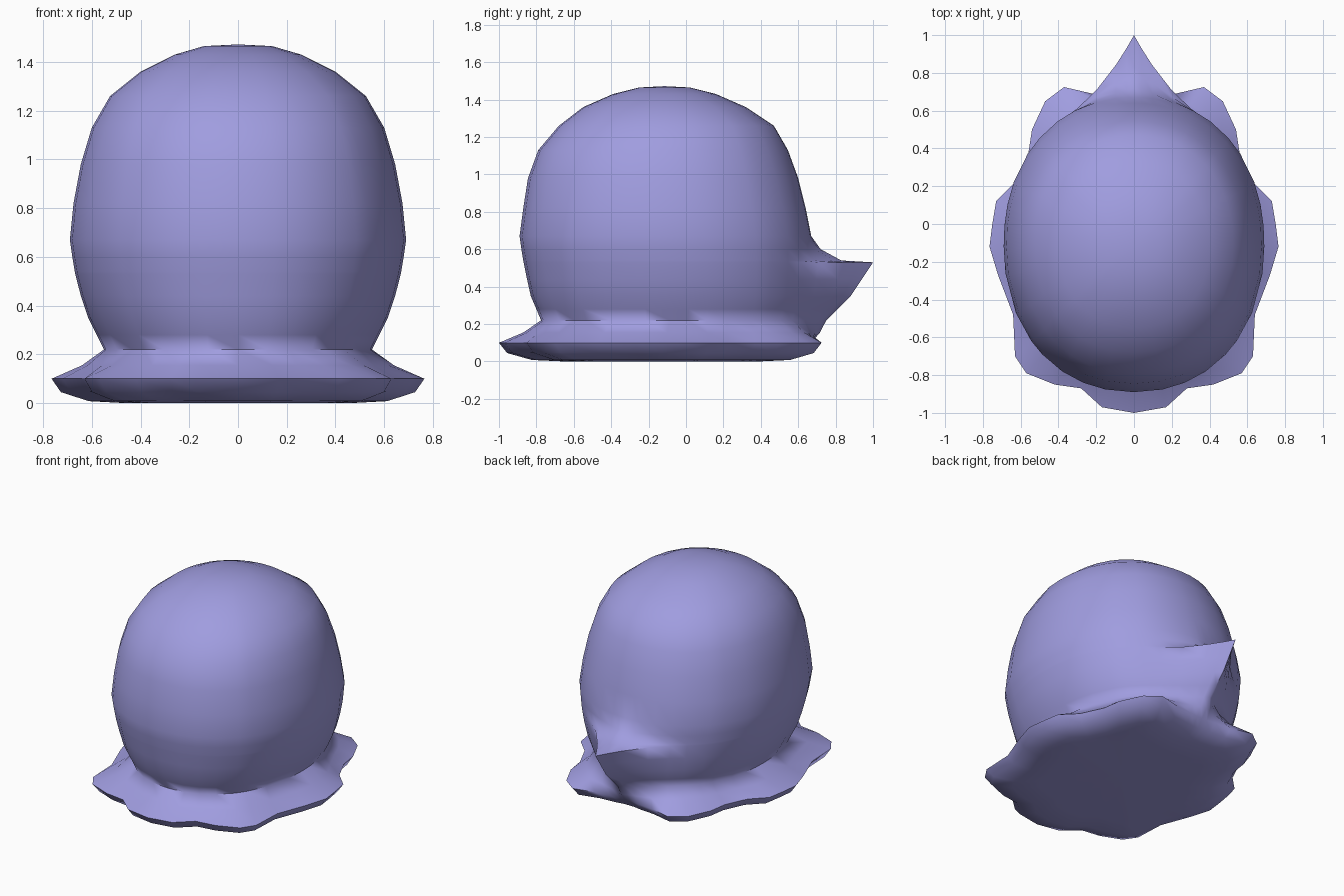
import bpy, bmesh, math

cube = bpy.data.objects.get("Cube")
if cube:
    bpy.data.objects.remove(cube, do_unlink=True)

# One periwinkle material
mat = bpy.data.materials.new("periwinkle")
mat.use_nodes = True
color = (0.35, 0.335, 0.74, 1.0)
mat.diffuse_color = color
bsdf = mat.node_tree.nodes["Principled BSDF"]
bsdf.inputs["Base Color"].default_value = color
bsdf.inputs["Roughness"].default_value = 0.7

# Wavy skirt outline, left half from front to back (x, y)
half = [(0, -1.0), (0.17, -0.97), (0.28, -0.87), (0.42, -0.85), (0.57, -0.79),
        (0.63, -0.70), (0.64, -0.48), (0.72, -0.27), (0.765, -0.12), (0.75, 0.0),
        (0.73, 0.12), (0.63, 0.22), (0.56, 0.37), (0.54, 0.50), (0.47, 0.65),
        (0.37, 0.725), (0.22, 0.69), (0.10, 0.68), (0.04, 0.67), (0, 0.67)]
outline = half + [(-x, y) for x, y in half[-2:0:-1]]

# Body rings: height, half width, front y, back y, tail ridge y (0 = no tail)
body = [(1.465, 0.14, -0.25, 0.02, 0), (1.43, 0.26, -0.39, 0.16, 0),
        (1.36, 0.40, -0.55, 0.32, 0), (1.26, 0.525, -0.68, 0.47, 0),
        (1.13, 0.60, -0.79, 0.545, 0), (0.98, 0.645, -0.845, 0.60, 0),
        (0.82, 0.675, -0.87, 0.64, 0), (0.67, 0.69, -0.89, 0.67, 0),
        (0.60, 0.68, -0.88, 0.67, 0.72), (0.54, 0.67, -0.87, 0.67, 0.83),
        (0.53, 0.668, -0.868, 0.67, 1.0), (0.44, 0.645, -0.85, 0.665, 0.94),
        (0.35, 0.615, -0.83, 0.655, 0.88), (0.28, 0.58, -0.80, 0.64, 0.81),
        (0.22, 0.55, -0.775, 0.615, 0.75)]


def body_point(px, py, w, front, back, tail):
    """Rounded cross-section point in the direction of an outline point."""
    c, ry = (front + back) / 2, (back - front) / 2
    a = math.atan2((py + 0.11) / 0.78, px / 0.69)
    ca, sa = math.cos(a), math.sin(a)
    r = (abs(ca) ** 2.15 + abs(sa) ** 2.15) ** (-1 / 2.15)
    x, y = w * r * ca, c + ry * r * sa
    # Pull the back of the ring out into the pointed tail
    if tail and y > 0 and abs(x) < 0.36:
        y += (tail - back) * (1 - abs(x) / 0.36) ** 2
    return x, y


bm = bmesh.new()
rings = [[bm.verts.new((*body_point(px, py, w, f, b, t), z)) for px, py in outline]
         for z, w, f, b, t in body]
neck = [(v.co.x, v.co.y) for v in rings[-1]]

# Skirt: flares from the neck to the wavy rim, then tucks under to the base
for z, k in [(0.155, 0.42), (0.10, 1.0)]:
    rings.append([bm.verts.new((nx + (ox - nx) * k, ny + (oy - ny) * k, z))
                  for (nx, ny), (ox, oy) in zip(neck, outline)])
for z, s in [(0.045, 0.95), (0.008, 0.80), (0.0, 0.6)]:
    rings.append([bm.verts.new((ox * s, (oy + 0.12) * s - 0.12, z))
                  for ox, oy in outline])

# Faces between the rings, with fans closing crown and base
n = len(outline)
for upper, lower in zip(rings, rings[1:]):
    for i in range(n):
        j = (i + 1) % n
        bm.faces.new((upper[i], upper[j], lower[j], lower[i]))
for ring, centre in [(rings[0], (0, -0.115, 1.472)), (rings[-1], (0, -0.12, 0))]:
    tip = bm.verts.new(centre)
    for i in range(n):
        bm.faces.new((ring[i], ring[(i + 1) % n], tip))
bmesh.ops.recalc_face_normals(bm, faces=bm.faces)

mesh = bpy.data.meshes.new("body_with_skirt_and_tail")
bm.to_mesh(mesh)
bm.free()
mesh.materials.append(mat)
obj = bpy.data.objects.new("body_with_skirt_and_tail", mesh)
bpy.context.collection.objects.link(obj)

# Smooth shading, sharp only at the tail edge
bpy.ops.object.select_all(action='DESELECT')
obj.select_set(True)
bpy.context.view_layer.objects.active = obj
bpy.ops.object.shade_smooth_by_angle(angle=math.radians(75))
